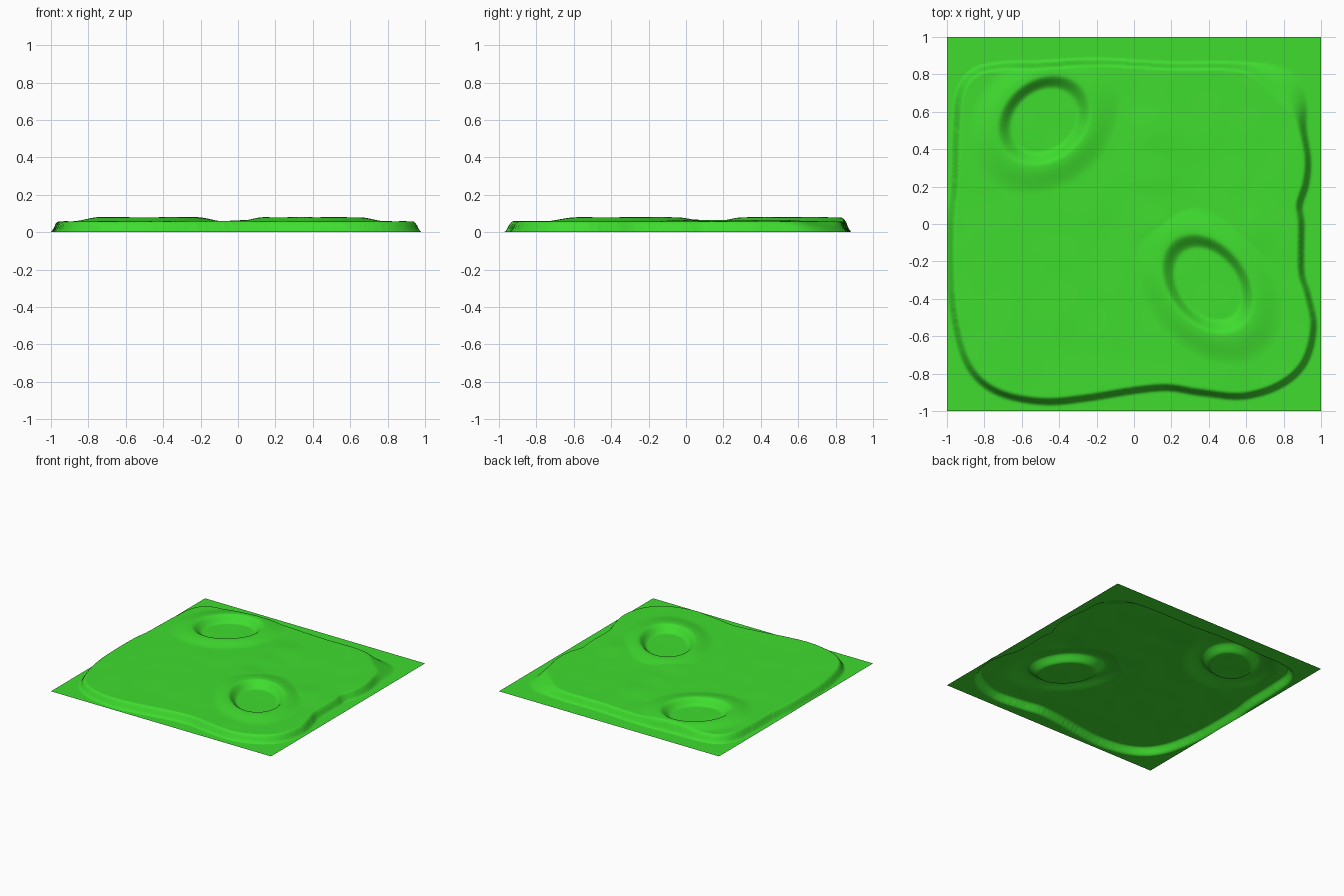
import bpy, bmesh, math
from mathutils import Vector, kdtree, noise

if "Cube" in bpy.data.objects:
    bpy.data.objects.remove(bpy.data.objects["Cube"])

N = 240                      # grid resolution of the terrain sheet
PLATEAU = 0.06

# Plateau outline (middle of the cliff), counter-clockwise from the left side
OUTLINE = [(-.975, -.38), (-.93, -.64), (-.87, -.78), (-.78, -.87), (-.65, -.925), (-.46, -.95),
           (-.25, -.93), (0, -.89), (.18, -.875), (.35, -.9), (.58, -.92), (.78, -.86),
           (.91, -.74), (.96, -.55), (.93, -.38), (.895, -.25), (.895, 0), (.885, .1),
           (.92, .22), (.93, .35), (.905, .5), (.88, .64), (.8, .74), (.66, .82),
           (.5, .845), (.2, .845), (-.2, .865), (-.5, .85), (-.7, .845), (-.85, .81),
           (-.93, .7), (-.95, .5), (-.96, .2), (-.98, 0)]

# Craters: centre x, y, long radius, short radius, angle, mound width
CRATERS = [(-.48, .555, .235, .19, 40, .19),
           (.395, -.32, .26, .185, -52, .19)]

# Low swells: x, y, height, radius
SWELLS = [(.08, .48, .008, .13), (.1, .25, .007, .12), (.15, 0, .010, .13), (.62, -.02, .006, .12)]


def smooth(a, b, x):
    t = min(1, max(0, (x - a) / (b - a)))
    return t * t * (3 - 2 * t)


# Smooth closed curve through the outline, with outward normals
samples = []
n = len(OUTLINE)
for i in range(n):
    p0, p1, p2, p3 = (Vector(OUTLINE[(i + k) % n]) for k in (-1, 0, 1, 2))
    for s in range(24):
        t = s / 24
        p = .5 * (2 * p1 + (p2 - p0) * t + (2 * p0 - 5 * p1 + 4 * p2 - p3) * t * t
                  + (3 * p1 - p0 - 3 * p2 + p3) * t ** 3)
        d = .5 * ((p2 - p0) + 2 * (2 * p0 - 5 * p1 + 4 * p2 - p3) * t
                  + 3 * (3 * p1 - p0 - 3 * p2 + p3) * t * t)
        samples.append((p, Vector((d.y, -d.x)).normalized()))
tree = kdtree.KDTree(len(samples))
for i, (p, _) in enumerate(samples):
    tree.insert((p.x, p.y, 0), i)
tree.balance()


def height(x, y):
    # plateau with a steep cliff, softer at the back right corner
    _, i, dist = tree.find((x, y, 0))
    p, nrm = samples[i]
    inside = -math.copysign(dist, (Vector((x, y)) - p).dot(nrm))
    soft = math.exp(-((x - .8) ** 2 + (y - .74) ** 2) / .022)
    w = .024 + .09 * soft
    cliff = smooth(-w, w, inside)
    # raised rims and swells on the plateau
    top = PLATEAU
    bump = 0
    for cx, cy, h, r in SWELLS:
        bump += h * math.exp(-((x - cx) ** 2 + (y - cy) ** 2) / (r * r))
    pit = 0
    for cx, cy, ra, rb, ang, mound in CRATERS:
        a = math.radians(ang)
        u = (x - cx) * math.cos(a) + (y - cy) * math.sin(a)
        v = (y - cy) * math.cos(a) - (x - cx) * math.sin(a)
        q = math.hypot(u / ra, v / rb)
        d = (q - 1) * (ra + rb) / 2          # distance from the middle of the crater wall
        bump = max(bump, .022 * (1 - smooth(.04, mound, d)))
        pit = max(pit, .052 * (1 - smooth(-.045, .035, d)))
    wobble = .002 * noise.noise((x * 5, y * 5, 0))
    return max(0, cliff * (top + bump + wobble - pit)) + .002 * (1 - cliff)


# Terrain sheet
bm = bmesh.new()
bmesh.ops.create_grid(bm, x_segments=N, y_segments=N, size=1)
for vert in bm.verts:
    vert.co.z = height(vert.co.x, vert.co.y)
low = min(v.co.z for v in bm.verts)
for vert in bm.verts:
    vert.co.z -= low
mesh = bpy.data.meshes.new("terrain")
bm.to_mesh(mesh)
bm.free()
terrain = bpy.data.objects.new("terrain", mesh)
bpy.context.collection.objects.link(terrain)
for poly in mesh.polygons:
    poly.use_smooth = True

green = bpy.data.materials.new("grass green")
green.diffuse_color = (.05, .72, .028, 1)
green.use_nodes = True
green.node_tree.nodes["Principled BSDF"].inputs["Base Color"].default_value = green.diffuse_color
mesh.materials.append(green)
